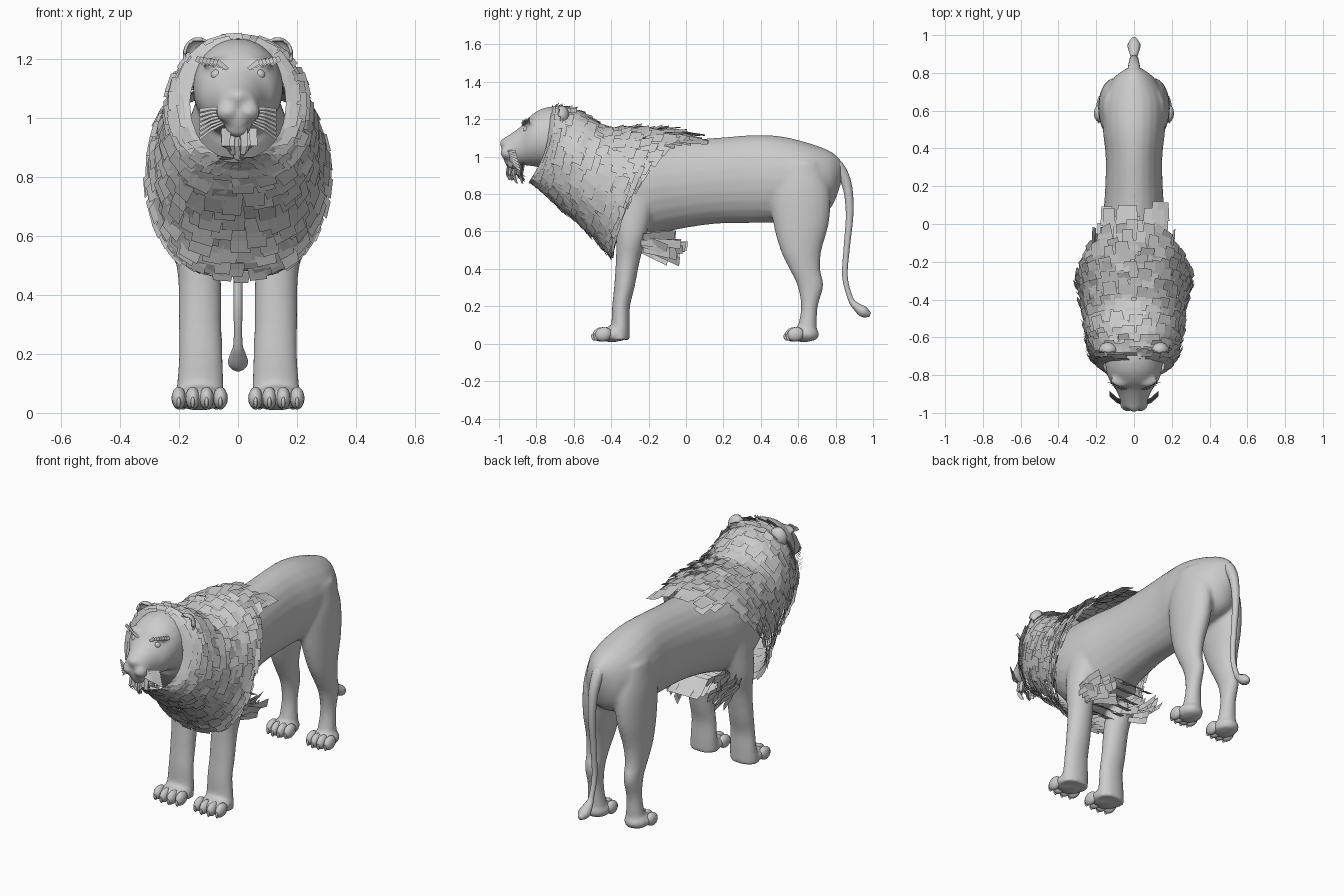
import bpy, bmesh, random
from math import sin, cos, pi, copysign
from mathutils import Vector, Matrix

random.seed(4)
if "Cube" in bpy.data.objects:
    bpy.data.objects.remove(bpy.data.objects["Cube"])

grey = bpy.data.materials.new("plain grey")
grey.use_nodes = True
grey.diffuse_color = (0.6, 0.6, 0.6, 1)
grey.node_tree.nodes["Principled BSDF"].inputs["Base Color"].default_value = (0.6, 0.6, 0.6, 1)

X, Y, Z = Vector((1, 0, 0)), Vector((0, 1, 0)), Vector((0, 0, 1))


def finish(name, bm, smooth=True):
    mesh = bpy.data.meshes.new(name)
    bm.to_mesh(mesh)
    bm.free()
    mesh.materials.append(grey)
    ob = bpy.data.objects.new(name, mesh)
    bpy.context.scene.collection.objects.link(ob)
    for p in mesh.polygons:
        p.use_smooth = smooth
    return ob


def spline(rows, steps=5):
    """Catmull-Rom interpolation of rows of numbers."""
    rows = [Vector(r) for r in rows]
    out = []
    for i in range(len(rows) - 1):
        a, b, c, d = rows[max(i - 1, 0)], rows[i], rows[i + 1], rows[min(i + 2, len(rows) - 1)]
        for k in range(steps):
            t = k / steps
            out.append((2 * b + (c - a) * t + (2 * a - 5 * b + 4 * c - d) * t * t
                        + (3 * b - a - 3 * c + d) * t ** 3) / 2)
    return out + [rows[-1]]


def loft(bm, rows, axis=None, n=24):
    """Elliptical rings (x, y, z, side radius, other radius), closed at both ends."""
    rows = spline(rows)
    rings = []
    for i, r in enumerate(rows):
        c = Vector(r[:3])
        tan = axis or (Vector(rows[min(i + 1, len(rows) - 1)][:3]) - Vector(rows[max(i - 1, 0)][:3])).normalized()
        v = tan.cross(X)
        rings.append([bm.verts.new(c + X * r[3] * cos(2 * pi * k / n) + v * r[4] * sin(2 * pi * k / n))
                      for k in range(n)])
    for p, q in zip(rings, rings[1:]):
        for k in range(n):
            bm.faces.new((p[k], p[k - 1], q[k - 1], q[k]))
    bm.faces.new(rings[0])
    bm.faces.new(rings[-1][::-1])


def ball(bm, centre, radii, tilt=0, seg=16):
    m = Matrix.Translation(centre) @ Matrix.Rotation(tilt, 4, 'X') @ Matrix.Diagonal((*radii, 1))
    return bmesh.ops.create_uvsphere(bm, u_segments=seg, v_segments=seg // 2 + 2, radius=1, matrix=m)["verts"]


def trunk_rows(rows):
    """Turn (y, top, bottom, half width) into loft rows."""
    return [(0, y, (t + b) / 2, w, (t - b) / 2) for y, t, b, w in rows]


# Skin: trunk, head, legs and paws fused into one smooth surface
bm = bmesh.new()
loft(bm, trunk_rows([(.83, .98, .86, .03), (.77, 1.03, .72, .11), (.65, 1.075, .67, .165), (.5, 1.11, .65, .165),
                     (.35, 1.115, .645, .15), (.15, 1.1, .64, .155), (-.05, 1.09, .61, .175), (-.2, 1.1, .57, .2),
                     (-.35, 1.11, .53, .21), (-.5, 1.12, .63, .19), (-.62, 1.16, .78, .16), (-.7, 1.2, .9, .13)]), Y)
loft(bm, trunk_rows([(-.5, 1.2, .95, .12), (-.66, 1.265, .93, .15), (-.76, 1.26, .94, .15), (-.83, 1.22, .95, .13),
                     (-.88, 1.165, .955, .095), (-.94, 1.12, .96, .07), (-.975, 1.1, .975, .055)]), Y)
ball(bm, (0, -.965, 1.07), (.035, .032, .03))
ball(bm, (0, -.93, .962), (.045, .035, .03))
for s in (1, -1):
    ball(bm, (s * .035, -.952, 1.02), (.042, .042, .036))
    ball(bm, (s * .07, -.83, 1.185), (.055, .035, .02))
    loft(bm, [(s * .09, .61, .97, .07, .11), (s * .1, .61, .82, .085, .16), (s * .11, .615, .65, .08, .15),
              (s * .12, .615, .5, .065, .11), (s * .125, .635, .4, .052, .083), (s * .125, .665, .31, .045, .07),
              (s * .125, .66, .2, .042, .045), (s * .125, .65, .1, .05, .05), (s * .125, .64, .02, .06, .06)], Z)
    loft(bm, [(s * .14, -.27, .85, .06, .12), (s * .145, -.29, .6, .075, .085), (s * .13, -.31, .45, .073, .065),
              (s * .128, -.33, .3, .073, .055), (s * .126, -.347, .2, .074, .048), (s * .128, -.35, .1, .08, .05),
              (s * .13, -.36, .02, .085, .06)], Z)
    for y, w in ((-.395, .09), (.63, .072)):
        ball(bm, (s * .13, y, .05), (w, .085, .042))
skin = finish("body_and_legs", bm)
mod = skin.modifiers.new("fuse", 'REMESH')
mod.mode, mod.voxel_size, mod.use_smooth_shade = 'VOXEL', .011, True
mod = skin.modifiers.new("soften", 'SMOOTH')
mod.factor, mod.iterations = .5, 7

# Toes with claws
bm = bmesh.new()
for s in (1, -1):
    for y, gap in ((-.46, .047), (.568, .038)):
        for k in range(4):
            off = k - 1.5
            x, ty = s * .13 + off * gap, y + abs(off) * .012
            ball(bm, (x, ty, .05), (.025, .046, .038), .25, 12)
            ball(bm, (x, ty - .04, .035), (.007, .012, .02), .3, 8)
finish("toes", bm)

# Tail with its tuft
bm = bmesh.new()
loft(bm, [(0, .74, .97, .05, .05), (0, .81, .945, .036, .036), (0, .86, .85, .027, .027), (0, .875, .7, .021, .021),
          (0, .86, .52, .017, .017), (0, .85, .36, .015, .015), (0, .88, .24, .015, .015), (0, .91, .2, .026, .022),
          (0, .95, .17, .034, .03), (0, .985, .155, .012, .012)], n=14)
finish("tail", bm)

# Eyes and cupped ears
bm = bmesh.new()
for s in (1, -1):
    ball(bm, (s * .073, -.853, 1.145), (.019, .017, .019))
finish("eyes", bm)
bm = bmesh.new()
for s in (1, -1):
    vs = ball(bm, (s * .135, -.67, 1.215), (.052, .045, .058), -.15, 20)
    bmesh.ops.delete(bm, geom=[v for v in vs if v.co.y < -.685], context='VERTS')
ears = finish("ears", bm)
mod = ears.modifiers.new("thickness", 'SOLIDIFY')
mod.thickness = .01


def card(bm, spine, side, w0, w1):
    """Flat lock of hair along a spine, tapering from w0 to w1."""
    n = len(spine) - 1
    pairs = []
    for i, p in enumerate(spine):
        h = side * (w0 + (w1 - w0) * i / n) / 2
        pairs.append((bm.verts.new(p - h), bm.verts.new(p + h)))
    for (a, b), (c, d) in zip(pairs, pairs[1:]):
        bm.faces.new((a, b, d, c))


# Mane: overlapping locks on rings (top y, top z, bottom y, bottom z, half width, side bow)
stations = spline([(-.74, 1.235, -.84, .87, .165, .04), (-.68, 1.265, -.78, .82, .22, .02),
                   (-.57, 1.24, -.7, .75, .245, 0), (-.43, 1.16, -.58, .65, .26, 0),
                   (-.28, 1.155, -.48, .55, .285, 0), (-.13, 1.15, -.42, .48, .3, -.02),
                   (.04, 1.125, -.385, .46, .29, -.1)])


def mane_point(u, a):
    f = min(max(u, 0) * (len(stations) - 1), len(stations) - 1.001)
    i = int(f)
    ty, tz, by, bz, w, bow = stations[i].lerp(stations[i + 1], f - i)
    c, s = cos(a), sin(a)
    flat = .75 if c < 0 else .9
    return Vector((w * copysign(abs(s) ** flat, s), (ty + by) / 2 + c * (ty - by) / 2 + bow * s * s,
                   (tz + bz) / 2 + c * (tz - bz) / 2))


bm = bmesh.new()
rows, count = 17, 30
for r in range(rows):
    for k in range(count):
        a = 2 * pi * (k + .5 * (r % 2) + random.uniform(-.25, .25)) / count
        u = r / rows * .92 + random.uniform(-.015, .015)
        du = random.uniform(.09, .13)
        side = (mane_point(u + .05, a + .06) - mane_point(u + .05, a - .06)).normalized()
        spine = []
        for t in (0, .5, 1):
            p = mane_point(u + du * t, a)
            out = Vector((p.x, 0, p.z - .82)).normalized()
            spine.append(p + out * (t * random.uniform(.008, .03) - .006))
        w = random.uniform(.06, .09)
        card(bm, spine, side, w, w * random.uniform(.7, 1))
# Locks along the withers
for k in range(50):
    x = random.uniform(-.18, .18)
    y = random.uniform(-.2, .02)
    p = Vector((x, y, 1.135 - 2.2 * x * x))
    card(bm, [p, p + Vector((0, .1, random.uniform(-.03, 0)))], Vector((1, 0, -2.5 * x)).normalized(), .07, .06)
finish("mane", bm, False)

# Elbow tufts and the fringe under the chest
bm = bmesh.new()
for s in (1, -1):
    for k in range(24):
        p = Vector((s * random.uniform(.1, .2), random.uniform(-.25, -.18), random.uniform(.5, .6)))
        tip = p + Vector((s * random.uniform(-.02, .03), random.uniform(.1, .2), random.uniform(-.08, .01)))
        side = Vector((s * random.uniform(.1, .6), .1, 1)).normalized()
        card(bm, [p, (p + tip) / 2 + X * s * .01, tip], side, .03, .05)
for r in range(6):
    for x in (-.075, -.025, .025, .075):
        p = Vector((x, -.36 + r * .06, .56 + r * .008))
        card(bm, [p, p + Vector((0, .06, -.05 - random.random() * .02)), p + Vector((0, .1, -.08))], X, .06, .05)
finish("elbow_tufts_and_fringe", bm, False)

# Beard, whiskers and eyebrows
bm = bmesh.new()
for k in range(22):
    x = random.uniform(-.05, .05)
    p = Vector((x, random.uniform(-.955, -.86), .965))
    card(bm, [p, p + Vector((x * .1, -.01, -.06)), p + Vector((-x * .2, .005, -.11 + abs(x)))],
         Vector((1, random.uniform(-.8, .8), 0)).normalized(), .03, .018)
for s in (1, -1):
    for k in range(7):
        p = Vector((s * .045, -.965 + k * .004, 1.03 - k * .008))
        card(bm, [p, p + Vector((s * .045, .02, .002 - k * .004)), p + Vector((s * .085, .055, -.005 - k * .008))],
             Vector((0, .5, 1)).normalized(), .008, .014)
    for k in range(7):
        p = Vector((s * (.035 + k * .012), -.872 + k * .006, 1.165 + k * .002))
        card(bm, [p, p + Vector((s * .035, -.005, .025))], Vector((-s * .4, .2, .8)).normalized(), .012, .02)
finish("beard_whiskers_and_brows", bm, False)
